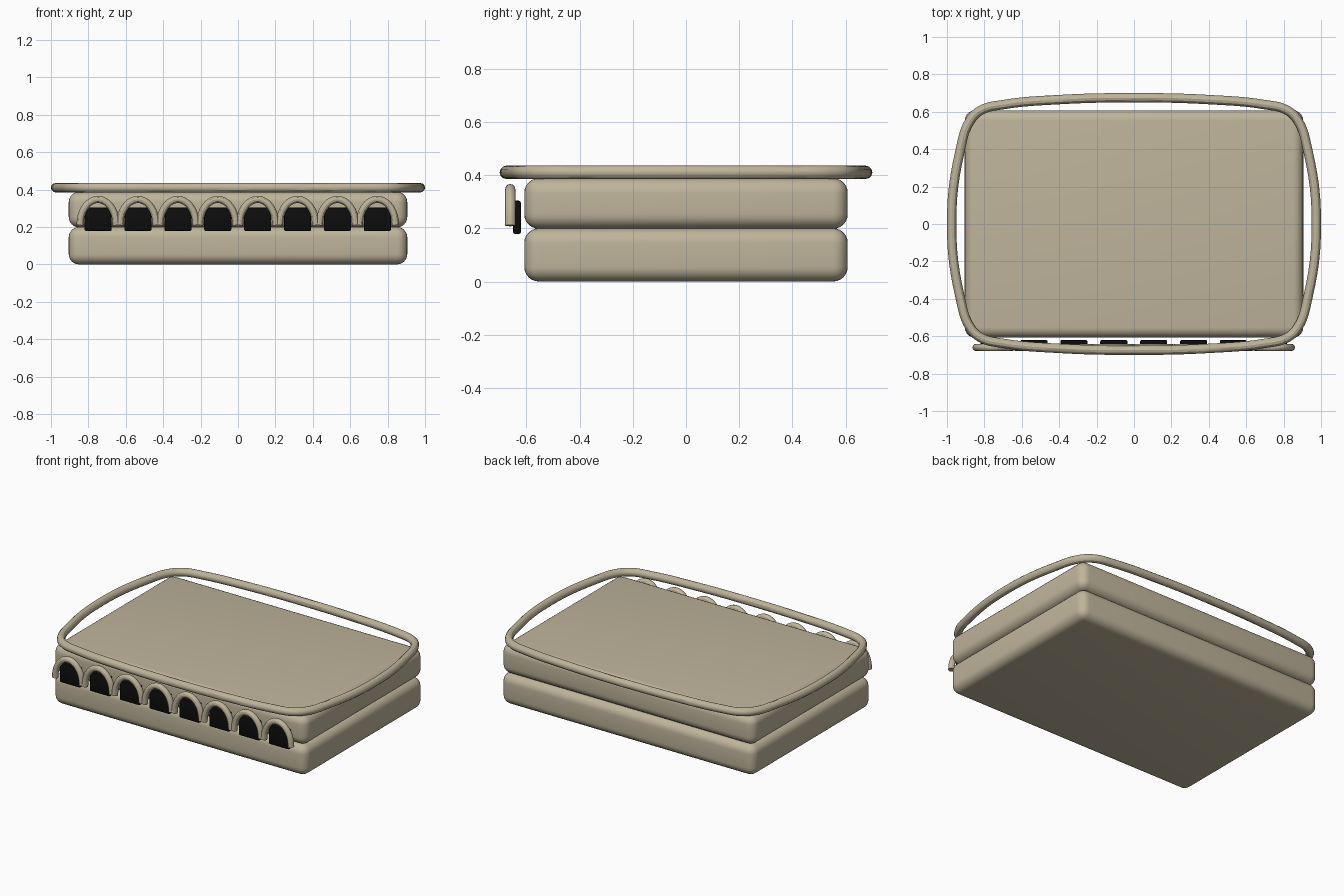
import bpy
from math import cos, sin, pi

cube = bpy.data.objects.get("Cube")
if cube:
    bpy.data.objects.remove(cube)


def material(name, color, rough=0.6):
    m = bpy.data.materials.new(name)
    m.use_nodes = True
    m.diffuse_color = color
    bsdf = m.node_tree.nodes["Principled BSDF"]
    bsdf.inputs["Base Color"].default_value = color
    bsdf.inputs["Roughness"].default_value = rough
    return m


tan = material("warm_tan", (0.52, 0.46, 0.33, 1))
black = material("black", (0.004, 0.004, 0.004, 1))


def rounded_box(name, center, size, radius, segments, mat):
    bpy.ops.mesh.primitive_cube_add(size=1, location=center)
    ob = bpy.context.object
    ob.name = name
    ob.scale = size
    bpy.ops.object.transform_apply(location=False, rotation=False, scale=True)
    bevel = ob.modifiers.new("Rounding", "BEVEL")
    bevel.width = radius
    bevel.segments = segments
    ob.data.materials.append(mat)
    bpy.ops.object.modifier_apply(modifier=bevel.name)
    bpy.ops.object.shade_smooth_by_angle()
    return ob


def tube(name, points, radius, closed, mat):
    curve = bpy.data.curves.new(name, "CURVE")
    curve.dimensions = "3D"
    curve.bevel_depth = radius
    curve.bevel_resolution = 4
    curve.use_fill_caps = True
    curve.resolution_u = 6
    spline = curve.splines.new("BEZIER")
    spline.bezier_points.add(len(points) - 1)
    for bp, p in zip(spline.bezier_points, points):
        bp.co = p
        bp.handle_left_type = bp.handle_right_type = "AUTO"
    spline.use_cyclic_u = closed
    curve.materials.append(mat)
    ob = bpy.data.objects.new(name, curve)
    bpy.context.collection.objects.link(ob)
    bpy.ops.object.select_all(action="DESELECT")
    ob.select_set(True)
    bpy.context.view_layer.objects.active = ob
    bpy.ops.object.convert(target="MESH")
    bpy.ops.object.shade_smooth_by_angle()
    return bpy.context.object


# Two stacked slabs
rounded_box("lower_slab", (0, 0, 0.1), (1.81, 1.215, 0.2), 0.055, 6, tan)
rounded_box("upper_slab", (0, 0, 0.293), (1.81, 1.215, 0.19), 0.055, 6, tan)

# Bowed rim: one quarter mirrored into a closed loop
quarter = [(0.975, 0), (0.928, 0.4), (0.875, 0.555), (0.815, 0.61),
           (0.7, 0.638), (0.4, 0.665), (0, 0.675)]
half = quarter + [(-x, y) for x, y in quarter[-2::-1]]
loop = half + [(x, -y) for x, y in half[-2:0:-1]]
tube("top_rim", [(x, y, 0.41) for x, y in loop], 0.025, True, tan)

# Row of arches with dark blocks set behind them
for i in range(8):
    cx = -0.748 + i * 0.2133
    arch = [(cx + 0.097 * cos(a), -0.66, 0.21 + 0.137 * sin(a))
            for a in (pi * k / 8 for k in range(9))]
    tube(f"arch_{i + 1}", arch, 0.019, False, tan)
    rounded_box(f"arch_opening_{i + 1}", (cx, -0.635, 0.241),
                (0.145, 0.03, 0.125), 0.008, 2, black)
